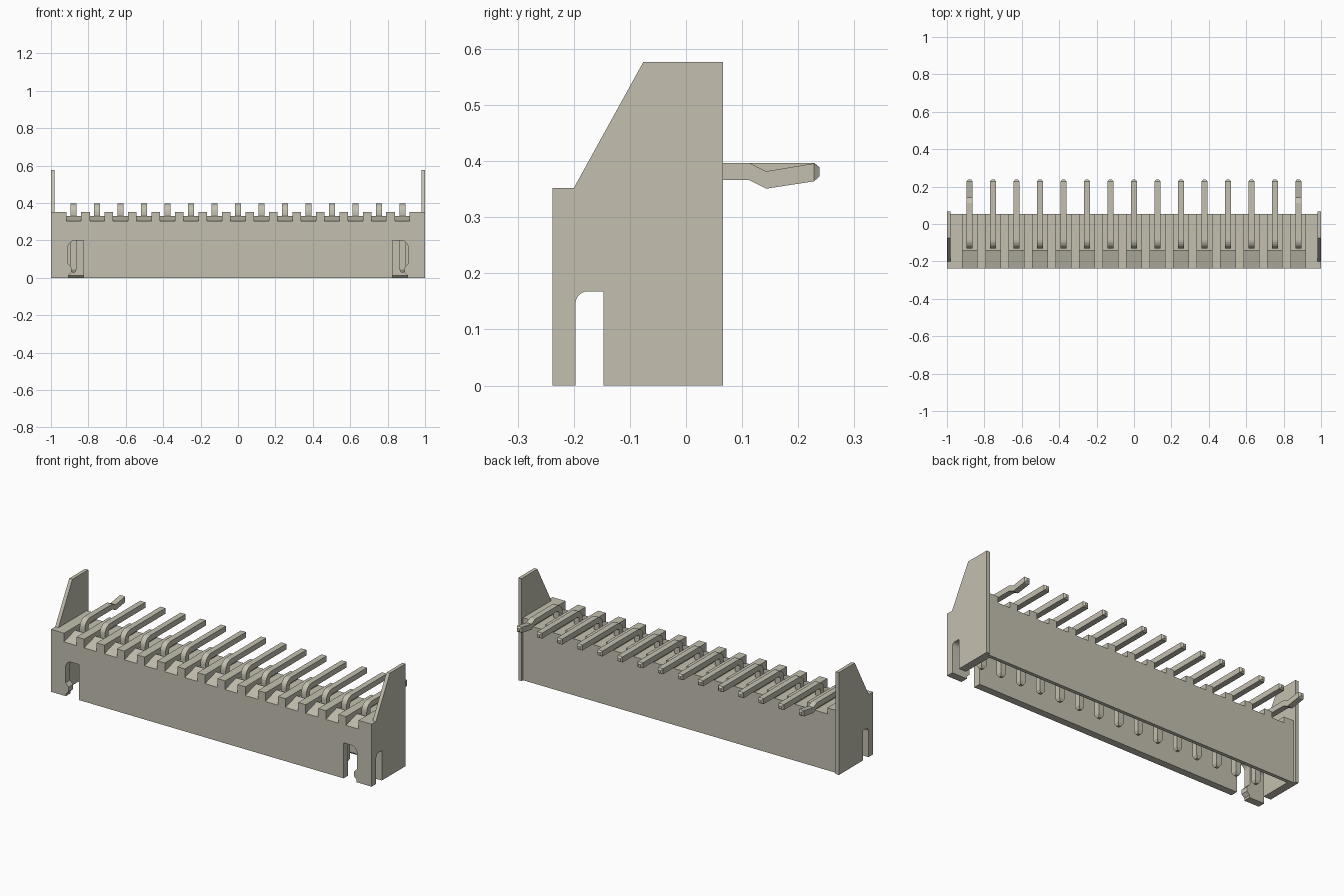
import bpy, bmesh, math

cube = bpy.data.objects.get("Cube")
if cube:
    bpy.data.objects.remove(cube, do_unlink=True)

mat = bpy.data.materials.new("warm grey plastic")
mat.use_nodes = True
colour = (0.55, 0.53, 0.435, 1)
mat.diffuse_color = colour
mat.node_tree.nodes["Principled BSDF"].inputs["Base Color"].default_value = colour


def arc(cx, cz, r, a0, a1, n=6):
    """Points on an arc, angles in degrees."""
    return [(cx + r * math.cos(math.radians(a0 + (a1 - a0) * i / n)),
             cz + r * math.sin(math.radians(a0 + (a1 - a0) * i / n))) for i in range(n + 1)]


def add_prism(bm, pts, axis, lo, hi):
    """Extrude a (y, z) profile along x, or an (x, z) profile along y."""
    place = (lambda p, d: (d, p[0], p[1])) if axis == "x" else (lambda p, d: (p[0], d, p[1]))
    a = [bm.verts.new(place(p, lo)) for p in pts]
    b = [bm.verts.new(place(p, hi)) for p in pts]
    n = len(pts)
    bm.faces.new(a)
    bm.faces.new(b[::-1])
    for i in range(n):
        bm.faces.new((a[i], b[i], b[(i + 1) % n], a[(i + 1) % n]))


def finish(bm, name):
    bmesh.ops.recalc_face_normals(bm, faces=bm.faces)
    mesh = bpy.data.meshes.new(name)
    bm.to_mesh(mesh)
    bm.free()
    mesh.materials.append(mat)
    ob = bpy.data.objects.new(name, mesh)
    bpy.context.collection.objects.link(ob)
    return ob


def prisms(name, items):
    bm = bmesh.new()
    for item in items:
        add_prism(bm, *item)
    return finish(bm, name)


def combine(ob, other, operation):
    """Apply a boolean and remove the helper."""
    other.hide_render = True
    mod = ob.modifiers.new("cut", "BOOLEAN")
    mod.operation, mod.solver, mod.object = operation, "EXACT", other
    bpy.context.view_layer.objects.active = ob
    bpy.ops.object.modifier_apply(modifier=mod.name)
    bpy.data.objects.remove(other, do_unlink=True)


COUNT, PITCH = 15, 0.1256
pin_x = [(i - (COUNT - 1) / 2) * PITCH for i in range(COUNT)]
FRONT, BACK, TOP = -0.238, 0.053, 0.352

# Housing block with a tall, sloped plate at each end
housing = prisms("housing", [
    ([(FRONT, 0), (BACK, 0), (BACK, TOP), (FRONT, TOP)], "x", -0.98, 0.98)])
plate = [(FRONT, 0), (0.066, 0), (0.066, 0.577), (-0.076, 0.577), (-0.2, TOP), (FRONT, TOP)]
combine(housing, prisms("end_plates", [(plate, "x", -1, -0.98), (plate, "x", 0.98, 1)]), "UNION")

# Cavity open at the bottom, with a chamfered rear lip
cavity = [(-0.197, -0.05), (0.033, -0.05), (0.033, 0), (0.021, 0.012), (0.021, 0.2), (-0.197, 0.2)]
combine(housing, prisms("cavity_cutter", [(cavity, "x", -0.955, 0.955)]), "DIFFERENCE")

# Slot through both end walls, rounded at its front upper corner
side_slot = [(-0.147, -0.05), (-0.147, 0.168)] + arc(-0.175, 0.146, 0.022, 90, 180) + [(-0.197, -0.05)]
combine(housing, prisms("side_slot_cutter", [(side_slot, "x", -1.1, 1.1)]), "DIFFERENCE")

# Latch slots in the front wall, mirrored left and right
latch = ([(0.825, -0.05), (0.825, 0.2), (0.872, 0.2)] + arc(0.872, 0.163, 0.037, 80, 0)
         + [(0.909, 0.075), (0.89, 0.055), (0.89, 0.03), (0.907, 0.012), (0.907, -0.05)])
mirrored = [(-x, z) for x, z in latch]
combine(housing, prisms("latch_slot_cutter", [
    (latch, "y", -0.3, -0.18), (mirrored, "y", -0.3, -0.18)]), "DIFFERENCE")

# Notches across the top, sloping down to the front
notch = [(-0.3, 0.285), (FRONT, 0.303), (-0.14, 0.332), (-0.14, 0.318), (0.1, 0.318), (0.1, 0.45), (-0.3, 0.45)]
combine(housing, prisms("notch_cutter", [
    (notch, "x", x - 0.039, x + 0.039) for x in pin_x]), "DIFFERENCE")

# Bent contact pins; the two end pins have a kinked tail
lower_straight = [(0.228, 0.366)]
upper_straight = [(0.228, 0.397)]
lower_kinked = [(0.113, 0.366), (0.143, 0.351), (0.228, 0.364)]
upper_kinked = [(0.228, 0.396), (0.143, 0.382), (0.113, 0.397)]
for i, x in enumerate(pin_x):
    ends = i in (0, COUNT - 1)
    low, up = (lower_kinked, upper_kinked) if ends else (lower_straight, upper_straight)
    profile = ([(-0.124, 0.03), (-0.108, 0.03), (-0.1, 0.045)]
               + arc(-0.085, 0.351, 0.015, 180, 90, 4)
               + low + [(0.238, 0.373), (0.238, 0.389)] + up
               + arc(-0.085, 0.35, 0.047, 90, 180, 6) + [(-0.132, 0.045)])
    bm = bmesh.new()
    add_prism(bm, profile, "x", -0.016, 0.016)
    # Split off both tips and narrow them
    for co, no in (((0, 0.228, 0), (0, 1, 0)), ((0, 0, 0.045), (0, 0, 1))):
        bmesh.ops.bisect_plane(bm, geom=bm.verts[:] + bm.edges[:] + bm.faces[:],
                               dist=1e-5, plane_co=co, plane_no=no)
    for v in bm.verts:
        if v.co.y > 0.235 or v.co.z < 0.035:
            v.co.x *= 0.5
    pin = finish(bm, "contact_pin_%02d" % (i + 1))
    pin.location.x = x
